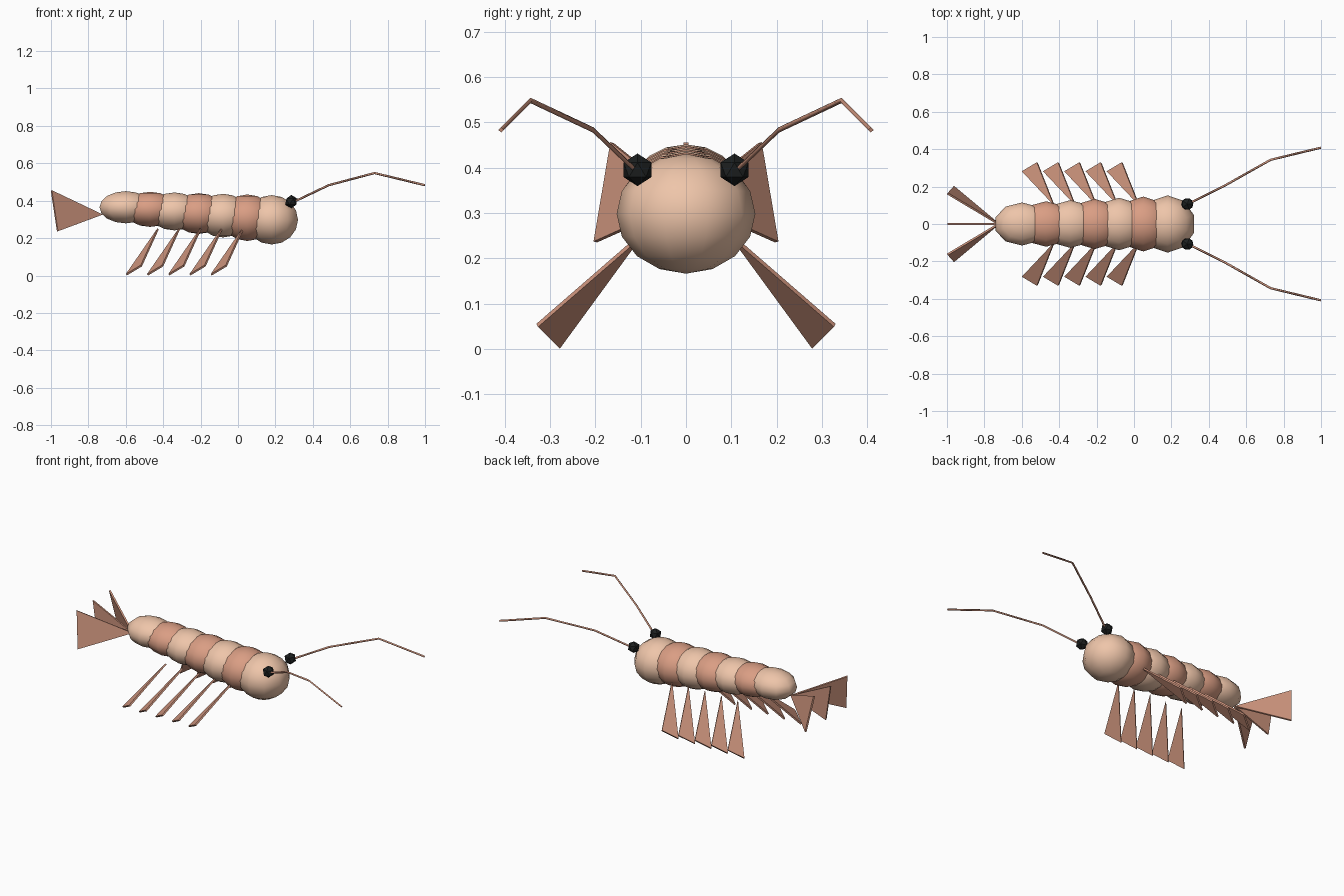
import bpy, bmesh
from mathutils import Vector, Matrix

if "Cube" in bpy.data.objects:
    bpy.data.objects.remove(bpy.data.objects["Cube"])


def material(name, rgb):
    m = bpy.data.materials.new(name)
    m.diffuse_color = (*rgb, 1)
    m.use_nodes = True
    m.node_tree.nodes["Principled BSDF"].inputs["Base Color"].default_value = m.diffuse_color
    return m


LIGHT = material("pale_shell", (0.86, 0.56, 0.40))
DARK = material("dark_shell", (0.70, 0.34, 0.23))
LIMB = material("limb", (0.60, 0.29, 0.20))
BLACK = material("eye_black", (0.012, 0.014, 0.014))


def finish(name, bm, mat, smooth=False):
    bmesh.ops.recalc_face_normals(bm, faces=bm.faces)
    me = bpy.data.meshes.new(name)
    for f in bm.faces:
        f.smooth = smooth
    bm.to_mesh(me)
    bm.free()
    me.materials.append(mat)
    ob = bpy.data.objects.new(name, me)
    bpy.context.collection.objects.link(ob)
    return ob


def plate(name, corners, mat, thick=0.01):
    """Thin triangular plate centred on three corners."""
    a, b, c = (Vector(p) for p in corners)
    n = (b - a).cross(c - a).normalized() * thick / 2
    bm = bmesh.new()
    lo = [bm.verts.new(p - n) for p in (a, b, c)]
    hi = [bm.verts.new(p + n) for p in (a, b, c)]
    bm.faces.new(lo[::-1])
    bm.faces.new(hi)
    for i in range(3):
        j = (i + 1) % 3
        bm.faces.new((lo[i], lo[j], hi[j], hi[i]))
    return finish(name, bm, mat)


# Body segments, growing from tail to head
for i in range(7):
    t = i / 6
    bm = bmesh.new()
    pos = (-0.60 + 0.13 * i, 0, 0.365 - 0.067 * t)
    size = (0.148, 0.115 + 0.038 * t, 0.086 + 0.046 * t)
    bmesh.ops.create_uvsphere(bm, u_segments=10, v_segments=8, radius=1,
                              matrix=Matrix.LocRotScale(pos, None, size))
    finish("head" if i == 6 else f"body_segment_{i + 1}", bm,
           DARK if i % 2 else LIGHT, True)

for s, side in ((1, "left"), (-1, "right")):
    # Eye
    bm = bmesh.new()
    bmesh.ops.create_icosphere(bm, subdivisions=1, radius=0.036,
                               matrix=Matrix.Translation((0.285, 0.107 * s, 0.395)))
    finish(f"eye_{side}", bm, BLACK)

    # Antenna
    cu = bpy.data.curves.new(f"antenna_{side}", 'CURVE')
    cu.dimensions = '3D'
    cu.bevel_depth = 0.006
    cu.bevel_resolution = 0
    cu.use_fill_caps = True
    path = [(0.29, 0.107, 0.39), (0.485, 0.205, 0.483),
            (0.73, 0.343, 0.548), (0.999, 0.408, 0.483)]
    sp = cu.splines.new('POLY')
    sp.points.add(len(path) - 1)
    for p, (x, y, z) in zip(sp.points, path):
        p.co = (x, y * s, z, 1)
    cu.materials.append(LIMB)
    ob = bpy.data.objects.new(f"antenna_{side}", cu)
    bpy.context.collection.objects.link(ob)

    # Swimming legs
    for k in range(5):
        x = -0.143 - 0.1135 * k
        plate(f"leg_{side}_{k + 1}",
              [(x + 0.17, 0.10 * s, 0.25), (x, 0.28 * s, 0.004),
               (x + 0.08, 0.328 * s, 0.052)], LIMB)

# Tail fan
for s, side in ((1, "left"), (0, "middle"), (-1, "right")):
    plate(f"tail_fin_{side}",
          [(-0.725, 0, 0.325), (-0.998, 0.163 * s, 0.455),
           (-0.965, 0.20 * s, 0.236)], LIMB)
